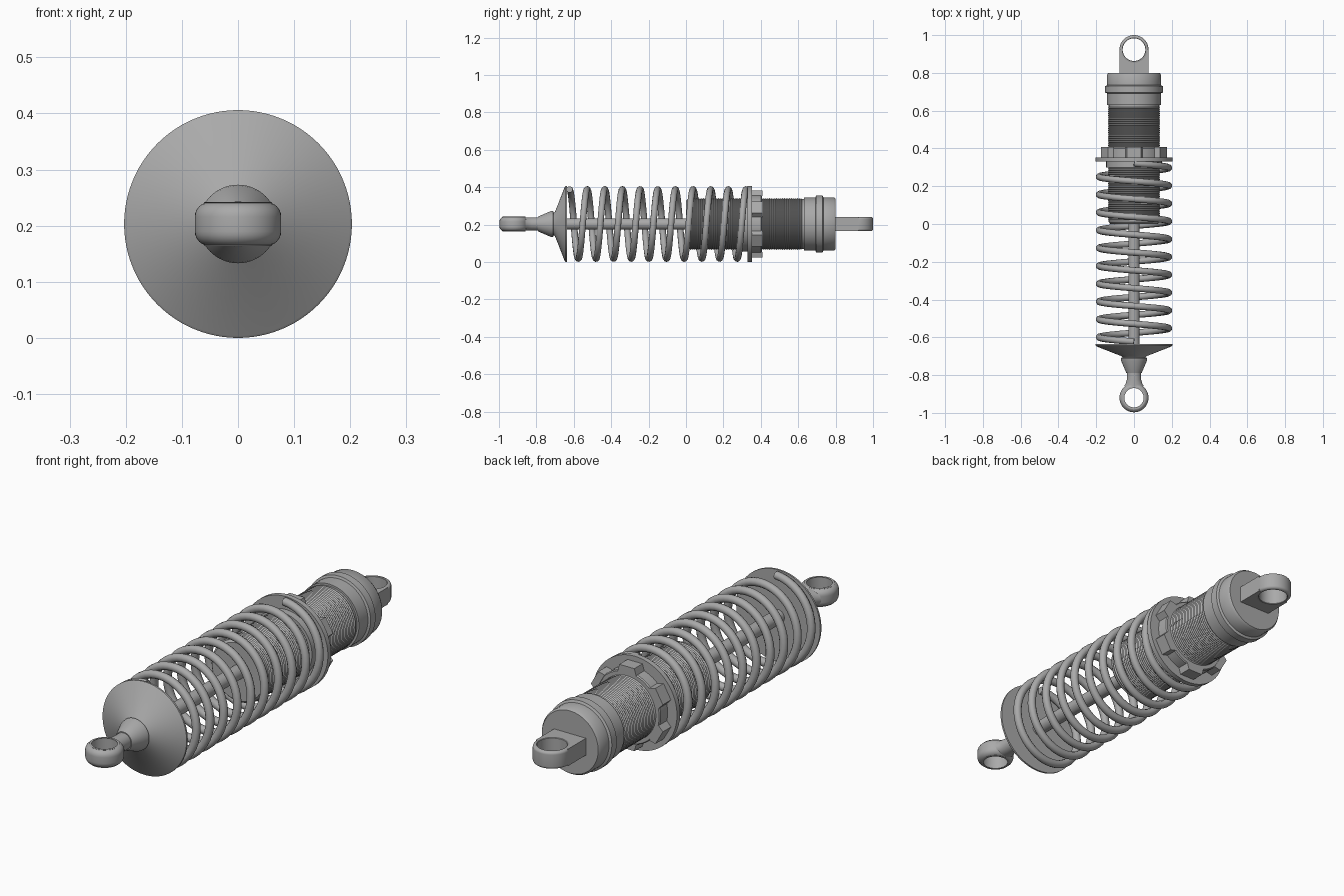
import bpy, bmesh, math
from mathutils import Matrix, Vector

if "Cube" in bpy.data.objects:
    bpy.data.objects.remove(bpy.data.objects["Cube"], do_unlink=True)

AXIS_Z = 0.203
grey = bpy.data.materials.new("metal grey")
grey.use_nodes = True
grey.diffuse_color = (0.4, 0.4, 0.4, 1)
grey.node_tree.nodes["Principled BSDF"].inputs["Base Color"].default_value = (0.4, 0.4, 0.4, 1)


def finish(name, bm, angle=35):
    """Turn a bmesh into a shaded object lying on the damper axis."""
    bmesh.ops.remove_doubles(bm, verts=bm.verts, dist=1e-5)
    bmesh.ops.recalc_face_normals(bm, faces=bm.faces)
    mesh = bpy.data.meshes.new(name)
    bm.to_mesh(mesh)
    bm.free()
    mesh.materials.append(grey)
    obj = bpy.data.objects.new(name, mesh)
    bpy.context.collection.objects.link(obj)
    obj.location.z = AXIS_Z
    bpy.ops.object.select_all(action="DESELECT")
    obj.select_set(True)
    bpy.context.view_layer.objects.active = obj
    bpy.ops.object.shade_smooth_by_angle(angle=math.radians(angle))
    return obj


def spin(name, points, axis, centre=(0, 0, 0), closed=False, steps=64, angle=35):
    """Revolve a profile of points around an axis."""
    bm = bmesh.new()
    verts = [bm.verts.new(p) for p in points]
    edges = [bm.edges.new(pair) for pair in zip(verts, verts[1:])]
    if closed:
        edges.append(bm.edges.new((verts[-1], verts[0])))
    bmesh.ops.spin(bm, geom=verts + edges, cent=centre, axis=axis,
                   angle=math.tau, steps=steps, use_merge=True)
    return finish(name, bm, angle)


def lathe(name, profile, **kw):
    """Revolve (y, radius) pairs around the long axis."""
    return spin(name, [(r, y, 0) for y, r in profile], (0, 1, 0), **kw)


def eyelet(name, y, outer, hole, half, bevel, flare):
    """Mounting ring with a vertical hole and rounded outer edge."""
    pts = [(hole + flare, -half), (hole, -half + flare), (hole, half - flare), (hole + flare, half)]
    for k in range(7):
        a = math.pi / 2 * (1 - k / 6)
        pts.append((outer - bevel + bevel * math.cos(a), half - bevel + bevel * math.sin(a)))
    pts += [(r, -z) for r, z in reversed(pts[4:])]
    return spin(name, [(r, y, z) for r, z in pts], (0, 0, 1), (0, y, 0), closed=True, steps=48)


def prism(name, outline, offset):
    """Extrude a flat outline by an offset vector."""
    bm = bmesh.new()
    face = bm.faces.new([bm.verts.new(p) for p in outline])
    new = bmesh.ops.extrude_face_region(bm, geom=[face])["geom"]
    bmesh.ops.translate(bm, vec=offset, verts=[v for v in new if isinstance(v, bmesh.types.BMVert)])
    return finish(name, bm)


# Front mounting eye and its neck, wide where it meets the ring
eyelet("front_eye", -0.92, 0.077, 0.058, 0.039, 0.026, 0.003)
bm = bmesh.new()
rings = []
for y, wide in ((-0.858, 0.052), (-0.845, 0.044), (-0.825, 0.038), (-0.78, 0.036)):
    rings.append([bm.verts.new((wide * math.cos(k * math.tau / 32), y,
                                0.036 * math.sin(k * math.tau / 32))) for k in range(32)])
for a, b in zip(rings, rings[1:]):
    for k in range(32):
        bm.faces.new((a[k - 1], a[k], b[k], b[k - 1]))
bm.faces.new(rings[0])
finish("front_neck", bm)

# Flared socket and conical spring seat
lathe("socket", [(-0.79, 0), (-0.79, 0.04), (-0.725, 0.068), (-0.712, 0.07), (-0.708, 0.066), (-0.708, 0)])
lathe("spring_seat", [(-0.71, 0), (-0.71, 0.058), (-0.70, 0.066), (-0.648, 0.199), (-0.644, 0.203),
                      (-0.636, 0.203), (-0.636, 0)], steps=96)

# Piston rod
lathe("piston_rod", [(-0.64, 0.03), (0.02, 0.03)], steps=32)

# Threaded body with fine zigzag ridges
body = [(0.0, 0), (0.0, 0.125), (0.01, 0.134), (0.02, 0.134)]
for k in range(60):
    y = 0.02 + k * 0.01
    body += [(y + 0.005, 0.138), (y + 0.01, 0.134)]
lathe("threaded_body", body + [(0.64, 0.134)], angle=30)

# End cap with a raised band
lathe("end_cap", [(0.63, 0.13), (0.63, 0.143), (0.692, 0.143), (0.696, 0.153), (0.73, 0.153),
                  (0.735, 0.143), (0.79, 0.143), (0.80, 0.136), (0.80, 0)])

# Adjuster: flange, inner sleeve and lugged nut
lathe("adjuster_flange", [(0.30, 0.13), (0.30, 0.147), (0.33, 0.147), (0.33, 0.203), (0.352, 0.203),
                          (0.352, 0.13)], steps=96)
lathe("adjuster_nut", [(0.35, 0.158), (0.40, 0.158), (0.405, 0.154), (0.405, 0.13)])
for k in range(6):
    turn = Matrix.Rotation(k * math.tau / 6, 4, "Y")
    lug = [(-0.045, 0.15), (-0.036, 0.18), (0.036, 0.18), (0.045, 0.15)]
    prism(f"adjuster_lug_{k + 1}", [turn @ Vector((x, 0.35, z)) for x, z in lug], (0, 0.058, 0))

# Rear mounting eye and the tab that holds it
eyelet("rear_eye", 0.923, 0.077, 0.06, 0.038, 0.012, 0.002)
tab = [(-0.077, 0.79), (0.077, 0.79), (0.077, 0.923)]
tab += [(0.061 * math.cos(k * math.pi / 24), 0.923 - 0.061 * math.sin(k * math.pi / 24)) for k in range(25)]
tab += [(-0.077, 0.923)]
prism("rear_tab", [(x, y, -0.037) for x, y in tab], (0, 0, 0.074))

# Coil spring, ten turns of round wire
curve = bpy.data.curves.new("coil_spring", "CURVE")
curve.dimensions = "3D"
curve.bevel_depth = 0.0175
curve.bevel_resolution = 3
curve.use_fill_caps = True
turns, per_turn = 10, 48
spline = curve.splines.new("POLY")
spline.points.add(turns * per_turn)
for k, point in enumerate(spline.points):
    a = k / per_turn * math.tau
    point.co = (-0.185 * math.sin(a), -0.623 + 0.0944 * k / per_turn, 0.185 * math.cos(a), 1)
spline.use_smooth = True
curve.materials.append(grey)
spring = bpy.data.objects.new("coil_spring", curve)
bpy.context.collection.objects.link(spring)
spring.location.z = AXIS_Z
